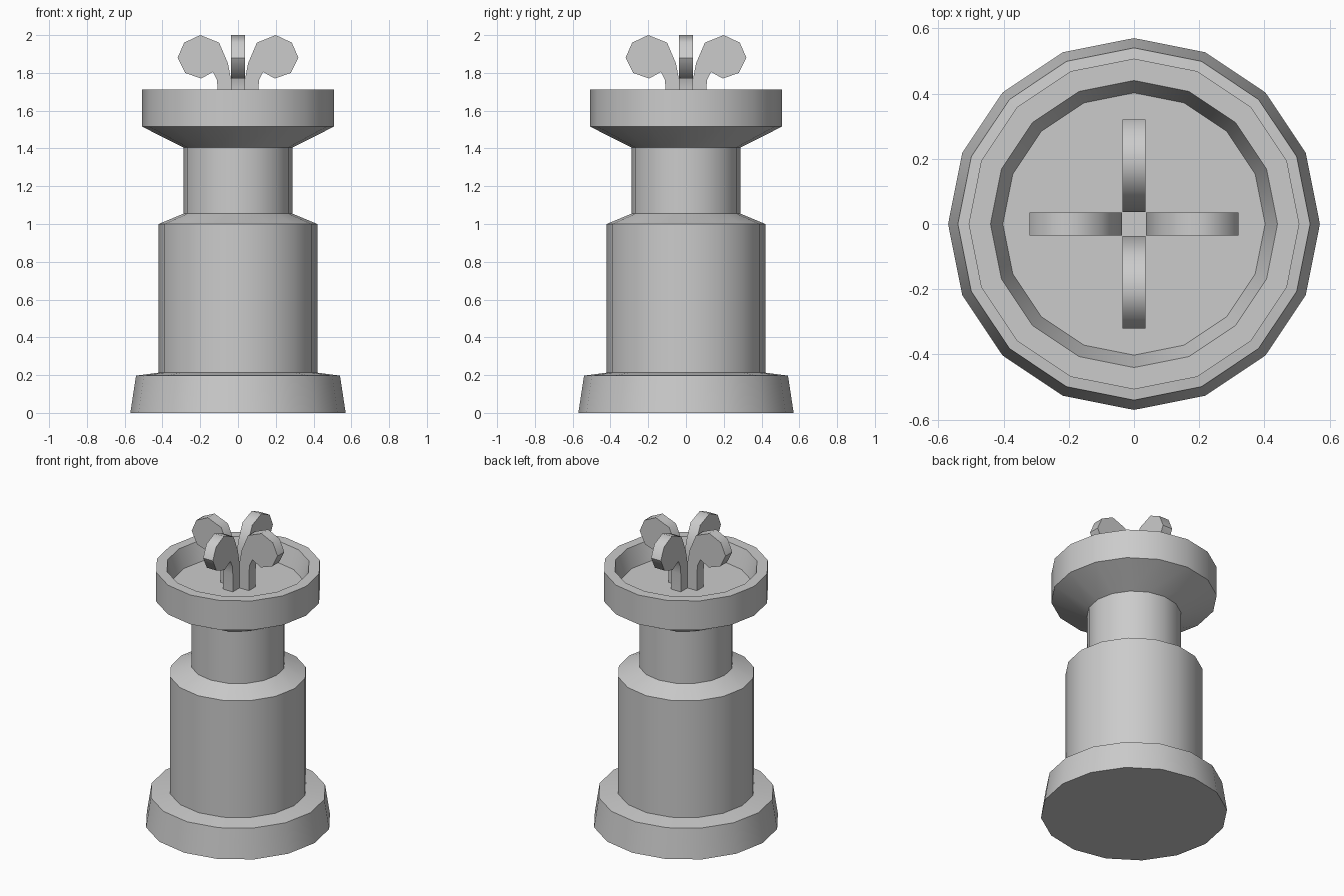
import bpy, bmesh
from math import radians, pi
from mathutils import Matrix

if "Cube" in bpy.data.objects:
    bpy.data.objects.remove(bpy.data.objects["Cube"])

SIDES = 16


def finish(name, bm, angle):
    bmesh.ops.recalc_face_normals(bm, faces=bm.faces)
    me = bpy.data.meshes.new(name)
    bm.to_mesh(me)
    bm.free()
    me.shade_smooth()
    me.set_sharp_from_angle(angle=radians(angle))
    ob = bpy.data.objects.new(name, me)
    bpy.context.collection.objects.link(ob)
    return ob


def lathe(name, profile):
    """Closed solid of revolution, capped at both ends of the profile."""
    bm = bmesh.new()
    rings = []
    for r, z in profile:
        ring = [bm.verts.new(Matrix.Rotation(2 * pi * i / SIDES, 3, 'Z') @ bm_vec(r, z))
                for i in range(SIDES)]
        rings.append(ring)
    for a, b in zip(rings, rings[1:]):
        for i in range(SIDES):
            j = (i + 1) % SIDES
            bm.faces.new((a[i], a[j], b[j], b[i]))
    bm.faces.new(rings[0])
    bm.faces.new(rings[-1])
    return finish(name, bm, 30)


def bm_vec(r, z):
    return Matrix.Translation((r, 0, z)).translation


# Pedestal: plinth, thick column, neck, flared bowl with recessed floor
FLOOR = 1.59
lathe("pedestal_bowl", [
    (0.57, 0), (0.54, 0.197), (0.42, 0.213), (0.42, 1.0), (0.288, 1.055),
    (0.288, 1.405), (0.507, 1.515), (0.507, 1.712), (0.44, 1.712), (0.402, FLOOR)])

# Four curling water jets standing on the bowl floor
JET = [(0.037, FLOOR), (0.107, FLOOR), (0.107, 1.71), (0.112, 1.764),
       (0.132, 1.805), (0.195, 1.77), (0.28, 1.80), (0.32, 1.88),
       (0.285, 1.96), (0.20, 2.0), (0.10, 1.96), (0.053, 1.85), (0.037, 1.765)]
HALF = 0.036
for k, side in enumerate(("right", "back", "left", "front")):
    bm = bmesh.new()
    face = bm.faces.new([bm.verts.new((x, -HALF, z)) for x, z in JET])
    new = bmesh.ops.extrude_face_region(bm, geom=[face])["geom"]
    bmesh.ops.translate(bm, vec=(0, 2 * HALF, 0),
                        verts=[v for v in new if isinstance(v, bmesh.types.BMVert)])
    bmesh.ops.rotate(bm, verts=bm.verts, matrix=Matrix.Rotation(k * pi / 2, 3, 'Z'))
    finish("water_jet_" + side, bm, 50)
